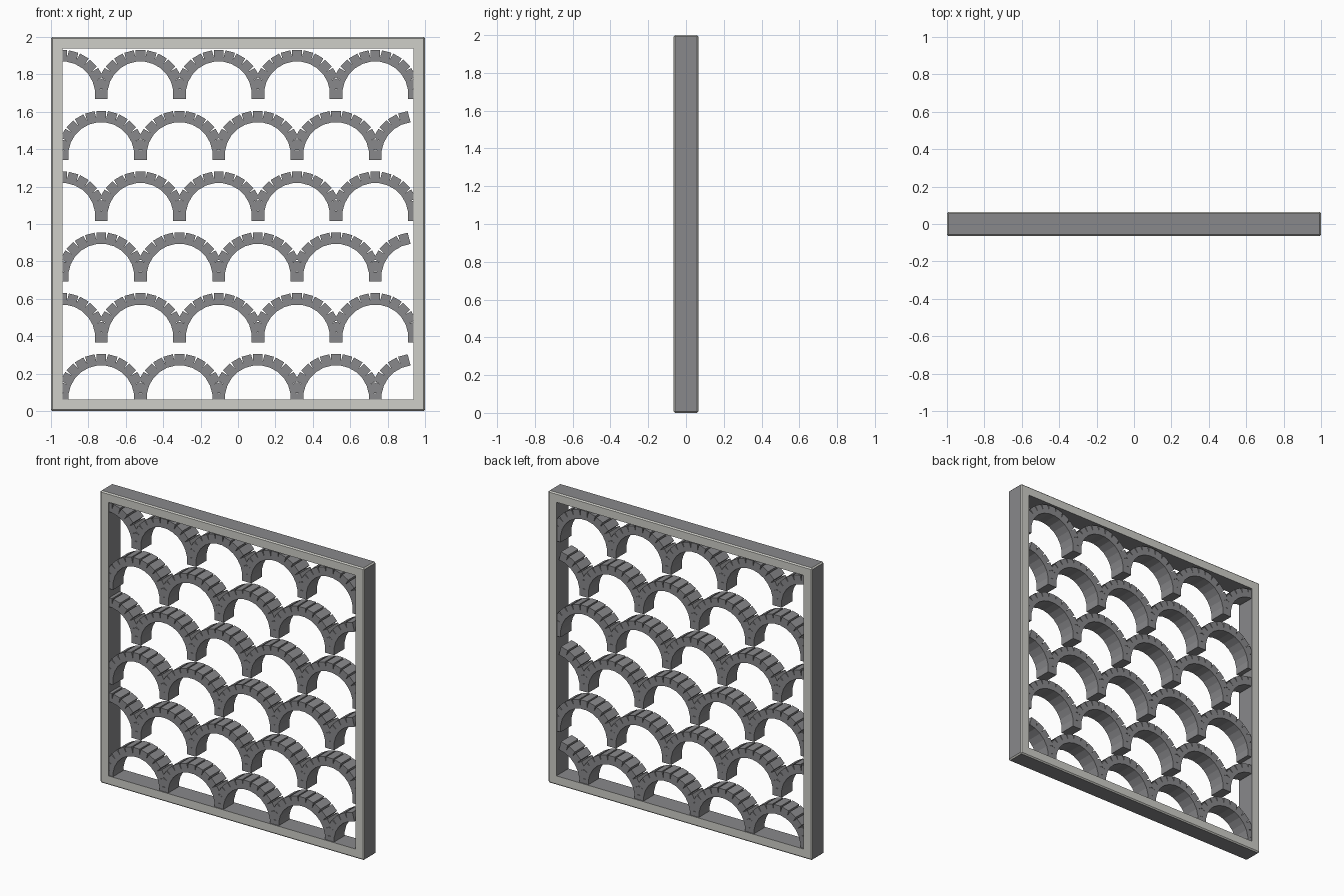
import bpy, bmesh, math
from mathutils import Matrix

if "Cube" in bpy.data.objects:
    bpy.data.objects.remove(bpy.data.objects["Cube"])

DEPTH = 0.13          # frame depth
BAR = 0.063           # frame bar width
PITCH, ROW = 0.4185, 0.325
RADIUS, THICK, BLOCK, N = 0.206, 0.062, 0.052, 12

dark = bpy.data.materials.new("dark_grey")
dark.diffuse_color = (0.25, 0.25, 0.26, 1)
dark.use_nodes = True
dark.node_tree.nodes["Principled BSDF"].inputs["Base Color"].default_value = dark.diffuse_color
light = bpy.data.materials.new("light_grey")
light.diffuse_color = (0.62, 0.62, 0.58, 1)
light.use_nodes = True
light.node_tree.nodes["Principled BSDF"].inputs["Base Color"].default_value = light.diffuse_color


def finish(name, bm, mats):
    mesh = bpy.data.meshes.new(name)
    bm.to_mesh(mesh)
    bm.free()
    for m in mats:
        mesh.materials.append(m)
    obj = bpy.data.objects.new(name, mesh)
    bpy.context.collection.objects.link(obj)
    return obj


# Square frame: two rings of corners, front and back
bm = bmesh.new()


def ring(half, y):
    return [bm.verts.new((sx * half, y, 1 + sz * half))
            for sx, sz in ((-1, -1), (1, -1), (1, 1), (-1, 1))]


of, inf = ring(1, -DEPTH / 2), ring(1 - BAR, -DEPTH / 2)
ob, inb = ring(1, DEPTH / 2), ring(1 - BAR, DEPTH / 2)
for i in range(4):
    j = (i + 1) % 4
    for a, b in ((of, inf), (inf, inb), (inb, ob), (ob, of)):
        bm.faces.new((a[i], a[j], b[j], b[i]))
bmesh.ops.recalc_face_normals(bm, faces=bm.faces)
# Bevel the outer edges
edges = [e for e in bm.edges if len(e.link_faces) == 2
         and e.calc_face_angle() > 0.1
         and all(abs(v.co.x) > 0.99 for v in e.verts)]
bmesh.ops.bevel(bm, geom=edges, offset=0.008, segments=1,
                affect='EDGES', profile=0.5)
# Light front, back and bevels; dark reveals and outer sides
bm.normal_update()
for f in bm.faces:
    f.material_index = 0 if max(abs(f.normal.x), abs(f.normal.z)) > 0.99 else 1
finish("frame", bm, [dark, light])


# Rows of arches, each arch a fan of rotated blocks
for r in range(6):
    bm = bmesh.new()
    cz = 0.068 + r * ROW
    start = -0.731 if r % 2 == 0 else -0.94
    for k in range(5):
        cx = start + k * PITCH
        for i in range(N + 1):
            a = math.pi * i / N
            x = cx + RADIUS * math.cos(a)
            z = cz + RADIUS * math.sin(a)
            if abs(x) > 0.94:
                continue
            mat = (Matrix.Translation((x, 0, z)) @ Matrix.Rotation(-a, 4, 'Y')
                   @ Matrix.Diagonal((THICK, 0.115, BLOCK, 1)))
            bmesh.ops.create_cube(bm, size=1, matrix=mat)
    finish(f"arch_row_{r + 1}", bm, [dark])
